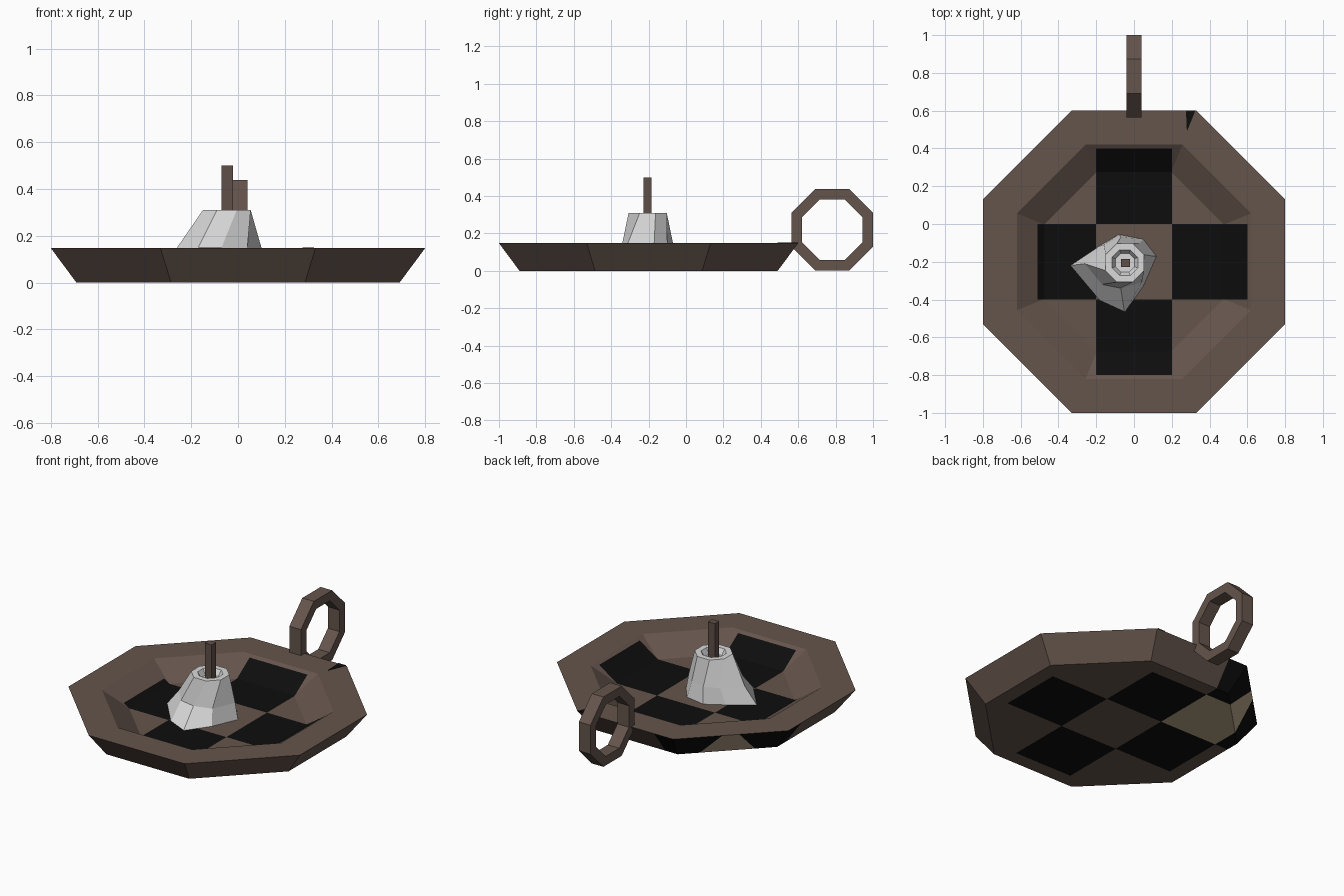
import bpy, bmesh, math
from mathutils import Vector

if "Cube" in bpy.data.objects:
    bpy.data.objects.remove(bpy.data.objects["Cube"])


def material(name, rgb):
    m = bpy.data.materials.new(name)
    m.diffuse_color = (*rgb, 1)
    m.use_nodes = True
    m.node_tree.nodes["Principled BSDF"].inputs["Base Color"].default_value = m.diffuse_color
    return m


BROWN = material("dark bronze", (0.130, 0.090, 0.072))
BLACK = material("black check", (0.004, 0.004, 0.004))
TAN = material("tan check", (0.46, 0.36, 0.24))
WAX = material("wax white", (0.70, 0.70, 0.70))
WICK = material("wick brown", (0.115, 0.080, 0.066))


def finish(bm, name, *mats):
    bmesh.ops.recalc_face_normals(bm, faces=bm.faces)
    me = bpy.data.meshes.new(name)
    bm.to_mesh(me)
    bm.free()
    for m in mats:
        me.materials.append(m)
    ob = bpy.data.objects.new(name, me)
    bpy.context.collection.objects.link(ob)
    return ob


def octagon(apothem, cx=0.0, cy=0.0):
    r = apothem / math.cos(math.pi / 8)
    return [(cx + r * math.cos(math.pi / 8 + k * math.pi / 4),
             cy + r * math.sin(math.pi / 8 + k * math.pi / 4)) for k in range(8)]


def loft(rings, closed=False):
    """Join rings of points with quads; cap the ends or close into a loop."""
    bm = bmesh.new()
    loops = [[bm.verts.new(p) for p in ring] for ring in rings]
    n = len(loops[0])
    pairs = list(zip(loops, loops[1:]))
    if closed:
        pairs.append((loops[-1], loops[0]))
    for a, b in pairs:
        for i in range(n):
            j = (i + 1) % n
            bm.faces.new((a[i], a[j], b[j], b[i]))
    if not closed:
        bm.faces.new(loops[0])
        bm.faces.new(loops[-1])
    return bm


# Octagonal dish, cut along the check pattern
profile = [(0.69, 0), (0.80, 0.148), (0.62, 0.148), (0.475, 0.05)]
bm = loft([[(x, y, z) for x, y in octagon(a, 0, -0.2)] for a, z in profile])
cuts = [((1, 0, 0), v) for v in (-0.6, -0.51, -0.2, 0.2, 0.6)]
cuts += [((0, 1, 0), v) for v in (-0.8, -0.4, 0, 0.4)]
for axis, v in cuts:
    bmesh.ops.bisect_plane(bm, geom=bm.verts[:] + bm.edges[:] + bm.faces[:],
                           plane_co=Vector(axis) * v, plane_no=axis)
bmesh.ops.recalc_face_normals(bm, faces=bm.faces)
for f in bm.faces:
    c = f.calc_center_median()
    dx, dy = abs(c.x), abs(c.y + 0.2)
    plus = (dx < 0.2 < dy < 0.6) or (dy < 0.2 < dx < 0.6)
    inside = f.normal.z > 0
    under = c.z < 0.001
    if inside:
        if plus and c.z < 0.14 and c.x > -0.51:
            f.material_index = 1
    elif under and plus:
        f.material_index = 1
    elif c.x < -0.2 and c.y > 0:
        # back left corner of the underside and outer wall
        f.material_index = 2 if (c.x > -0.6 and c.y < 0.4) else 1
finish(bm, "dish", BROWN, BLACK, TAN)

# Small dark chip on the rim
chip = [(0.275, 0.60), (0.325, 0.60), (0.28, 0.49)]
finish(loft([[(x, y, z) for x, y in chip] for z in (0.147, 0.151)]), "rim_chip", BLACK)

# Ring handle standing at the back
rings = []
for a, x in ((0.218, -0.04), (0.218, 0.04), (0.162, 0.04), (0.162, -0.04)):
    rings.append([(x, y, z) for y, z in octagon(a, 0.782, 0.22)])
finish(loft(rings, closed=True), "ring_handle", BROWN)

# Melted candle stub with a drip spreading to the front left
base = [(0.12, -0.17), (0.05, -0.08), (-0.08, -0.055), (-0.19, -0.12),
        (-0.34, -0.22), (-0.18, -0.41), (-0.05, -0.47), (0.05, -0.33)]
middle = [(0.10, -0.17), (0.03, -0.10), (-0.07, -0.07), (-0.16, -0.11),
          (-0.26, -0.21), (-0.17, -0.32), (-0.07, -0.34), (0.04, -0.31)]
rings = [[(x, y, 0.045) for x, y in base], [(x, y, 0.15) for x, y in middle]]
for a, z in ((0.102, 0.31), (0.068, 0.31), (0.05, 0.275)):
    ring = octagon(a, -0.048, -0.205)
    rings.append([(x, y, z) for x, y in ring])
finish(loft(rings), "candle_stub", WAX)

# Wick
square = [(-0.07, -0.228), (-0.022, -0.228), (-0.022, -0.185), (-0.07, -0.185)]
finish(loft([[(x, y, z) for x, y in square] for z in (0.2, 0.5)]), "wick", WICK)
